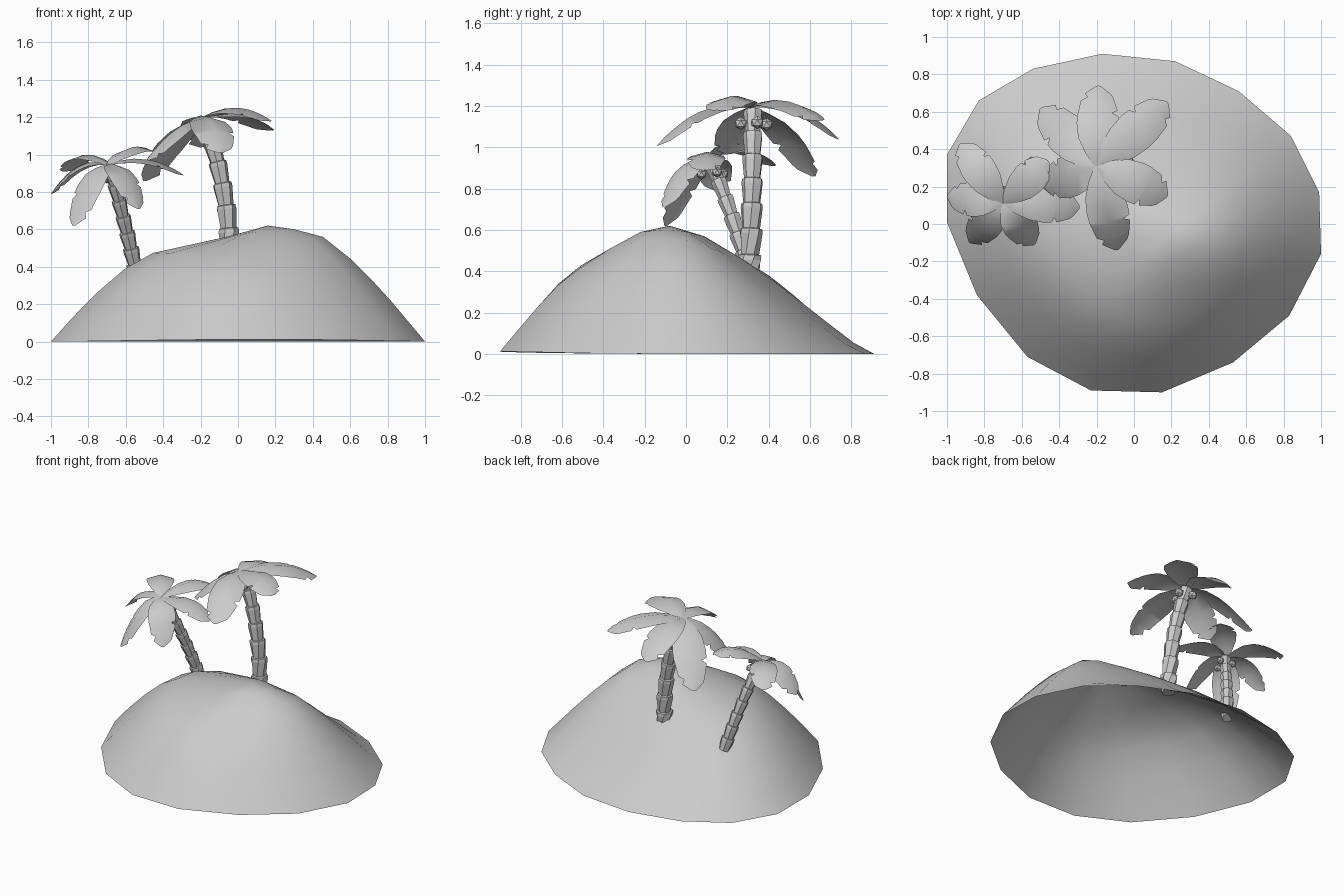
import bpy, bmesh, math
from mathutils import Vector

if "Cube" in bpy.data.objects:
    bpy.data.objects.remove(bpy.data.objects["Cube"])


def finish(name, bm, smooth=None):
    mesh = bpy.data.meshes.new(name)
    bm.to_mesh(mesh)
    bm.free()
    obj = bpy.data.objects.new(name, mesh)
    bpy.context.collection.objects.link(obj)
    if smooth:
        mesh.shade_smooth()
        mesh.set_sharp_from_angle(angle=math.radians(smooth))
    return obj


def bezier(a, c, b, t):
    return a * (1 - t) ** 2 + c * 2 * t * (1 - t) + b * t * t


def through(a, m, b):
    # control point so the curve passes through m half way
    return m * 2 - (a + b) / 2


# Island: open shell, outline scaled towards an off-centre peak
OUTLINE = [(1.0, -.16), (.99, .17), (.84, .47), (.56, .71), (.22, .87), (-.17, .91),
           (-.54, .83), (-.83, .66), (-1, .37), (-1, .01), (-.84, -.38), (-.57, -.71),
           (-.23, -.89), (.15, -.9), (.53, -.74), (.83, -.49)]
STEPS = [.17, .35, .53, .66, .78, .9, 1]
HEIGHTS = [[.6, .56, .44, .33, .22, .1, 0],          # right
           [.57, .455, .32, .22, .13, .045, 0],      # back
           [.565, .52, .475, .39, .27, .13, 0],      # left
           [.59, .51, .415, .33, .225, .11, .012]]   # front
PEAK = Vector((.16, -.08, .62))


def island():
    bm = bmesh.new()
    top = bm.verts.new(PEAK)
    rings = []
    for k, t in enumerate(STEPS):
        ring = []
        for x, y in OUTLINE:
            dx, dy = x - PEAK.x, y - PEAK.y
            q = (math.atan2(dy, dx) / (math.pi / 2)) % 4
            i, f = int(q) % 4, q % 1
            f = f * f * (3 - 2 * f)
            z = HEIGHTS[i][k] * (1 - f) + HEIGHTS[(i + 1) % 4][k] * f
            ring.append(bm.verts.new((PEAK.x + dx * t, PEAK.y + dy * t, z)))
        rings.append(ring)
    n = len(OUTLINE)
    for j in range(n):
        bm.faces.new((top, rings[0][j], rings[0][(j + 1) % n]))
        for r, s in zip(rings, rings[1:]):
            bm.faces.new((r[j], s[j], s[(j + 1) % n], r[(j + 1) % n]))
    finish("island", bm, 60)


# Trunk: stacked flaring segments with a bevelled lip along a curve
def trunk(name, a, m, b, r0, r1, segments, sides=7):
    a, m, b = Vector(a), Vector(m), Vector(b)
    c = through(a, m, b)
    bm = bmesh.new()
    rings = []
    for i in range(segments):
        for f, k in ((0, .78), (.8, 1.0), (.97, .97)):
            t = (i + f) / segments
            tangent = (c - a) * (1 - t) + (b - c) * t
            rot = tangent.to_track_quat('Z', 'Y')
            r = (r0 + (r1 - r0) * t) * k
            p = bezier(a, c, b, t)
            rings.append([bm.verts.new(p + rot @ Vector((
                r * math.cos(j * math.tau / sides), r * math.sin(j * math.tau / sides), 0)))
                for j in range(sides)])
    for r, s in zip(rings, rings[1:]):
        for j in range(sides):
            k = (j + 1) % sides
            bm.faces.new((r[j], r[k], s[k], s[j]))
    bm.faces.new(rings[0][::-1])
    bm.faces.new(rings[-1])
    finish(name, bm)


# Leaf: thin arched blade, folded along the rib, notched edges
ALONG = [0, .15, .35, .55, .66, .69, .73, .85, .88, .93, 1]
RIGHT = [.12, .55, .88, 1, .98, .68, .95, .78, .74, .6, .1]
LEFT = [.12, .55, .9, 1, .98, .96, .92, .82, .5, .64, .1]


def leaf(name, base, tip, mid_z, half, flip):
    a, b = Vector(base), Vector(tip)
    m = (a + b) / 2
    m.z = mid_z
    c = through(a, m, b)
    flat = Vector((b.x - a.x, b.y - a.y, 0)).normalized()
    side = flat.cross(Vector((0, 0, 1)))
    right, left = (LEFT, RIGHT) if flip else (RIGHT, LEFT)
    bm = bmesh.new()
    rows = []
    for t, wr, wl in zip(ALONG, right, left):
        p = bezier(a, c, b, t)
        up = side.cross((c - a) * (1 - t) + (b - c) * t).normalized()
        rows.append([bm.verts.new(p + side * w * half - up * abs(w) * half * .28)
                     for w in (wr, 0, -wl)])
    for r, s in zip(rows, rows[1:]):
        for j in range(2):
            bm.faces.new((r[j], s[j], s[j + 1], r[j + 1]))
    bmesh.ops.solidify(bm, geom=bm.faces[:], thickness=.014)
    bmesh.ops.recalc_face_normals(bm, faces=bm.faces[:])
    finish(name, bm, 35)


def coconut(name, pos, r):
    bm = bmesh.new()
    bmesh.ops.create_icosphere(bm, subdivisions=1, radius=r)
    bmesh.ops.translate(bm, verts=bm.verts[:], vec=pos)
    finish(name, bm)


def crown(name, base, half, leaves, nuts, nut_r):
    for i, (x, y, z, mid_z) in enumerate(leaves):
        leaf(f"{name}_leaf_{i + 1}", base, (x, y, z), mid_z, half, i % 2)
    for i, p in enumerate(nuts):
        coconut(f"{name}_coconut_{i + 1}", p, nut_r)


island()

# Tall palm
trunk("tall_palm_trunk", (-.04, .305, .35), (-.075, .32, .79), (-.18, .325, 1.18), .06, .046, 7)
crown("tall_palm", (-.2, .31, 1.195), .112,
      [(-.19, .74, 1.04, 1.19), (.18, .65, 1.13, 1.225), (.18, .15, 1.18, 1.25),
       (-.09, -.14, 1.01, 1.18), (-.49, .2, .97, 1.125), (-.5, .62, .86, 1.10)],
      [(-.14, .265, 1.115), (-.18, .39, 1.11), (-.1, .345, 1.12)], .032)

# Small palm
trunk("small_palm_trunk", (-.535, .325, .33), (-.605, .235, .63), (-.685, .12, .93), .047, .038, 7)
crown("small_palm", (-.7, .11, .945), .092,
      [(-.93, .43, .91, 1.0), (-.46, .34, 1.02, 1.035), (-.29, .09, .89, .975),
       (-.53, -.11, .71, .91), (-.88, -.1, .62, .87), (-1.0, .15, .79, .94)],
      [(-.66, .075, .87), (-.62, .15, .88), (-.7, .18, .87)], .026)
